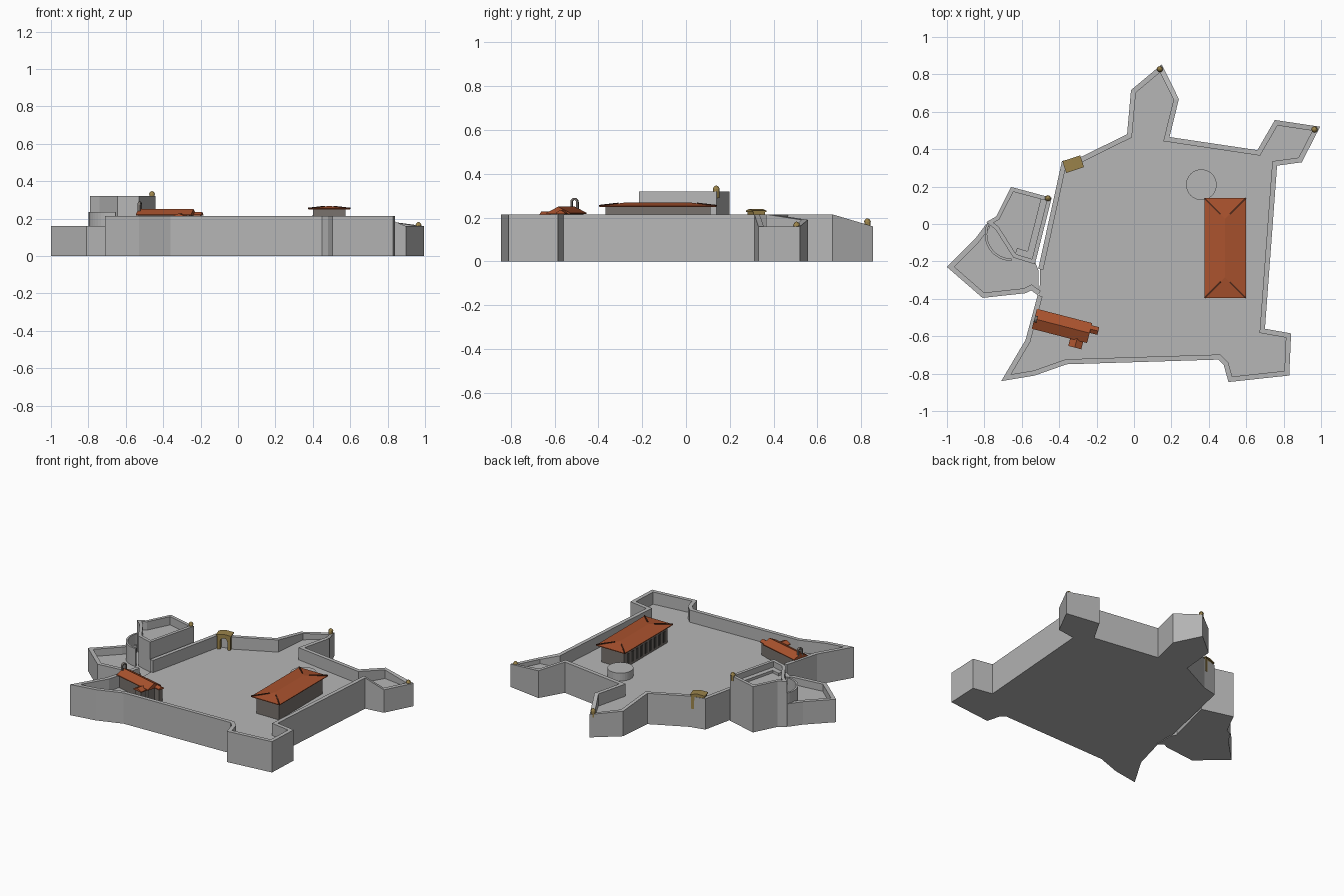
import bpy, bmesh, math
from mathutils import Vector

cube = bpy.data.objects.get("Cube")
if cube:
    bpy.data.objects.remove(cube)


def material(name, rgb):
    m = bpy.data.materials.new(name)
    m.use_nodes = True
    m.diffuse_color = (*rgb, 1)
    m.node_tree.nodes["Principled BSDF"].inputs["Base Color"].default_value = (*rgb, 1)
    return m


STONE = material("grey stone", (0.47, 0.47, 0.47))
ROOF = material("red clay tile", (0.40, 0.085, 0.027))
RIDGE = material("dark ridge tile", (0.08, 0.022, 0.01))
PLASTER = material("brown grey plaster", (0.19, 0.17, 0.155))
OCHRE = material("ochre stone", (0.33, 0.23, 0.07))
DARK = material("dark opening", (0.06, 0.055, 0.05))
FLOOR = 0.13


def finish(name, bm, mat, loc=(0, 0, 0), rot=0):
    bmesh.ops.recalc_face_normals(bm, faces=bm.faces)
    mesh = bpy.data.meshes.new(name)
    bm.to_mesh(mesh)
    bm.free()
    mesh.materials.append(mat)
    ob = bpy.data.objects.new(name, mesh)
    ob.location = loc
    ob.rotation_euler.z = rot
    bpy.context.collection.objects.link(ob)
    return ob


def inset(path, t, closed):
    """Mitred offset to the left of a path."""
    pts = [Vector(p[:2]) for p in path]
    n = len(pts)
    normals = []
    for i in range(n):
        d = (pts[(i + 1) % n] - pts[i]).normalized()
        normals.append(Vector((-d.y, d.x)))
    out = []
    for i in range(n):
        a, b = normals[i - 1], normals[i]
        if not closed and i == 0:
            a = b
        if not closed and i == n - 1:
            b = a
        out.append(pts[i] + (a + b) * t / max(0.3, 1 + a.dot(b)))
    return out


def slab(name, outline, z0, z1, mat=STONE):
    bm = bmesh.new()
    face = bm.faces.new([bm.verts.new((p[0], p[1], z0)) for p in outline])
    top = bmesh.ops.extrude_face_region(bm, geom=[face], use_keep_orig=True)["geom"]
    for v in top:
        if isinstance(v, bmesh.types.BMVert):
            v.co.z = z1
    return finish(name, bm, mat)


def wall(name, path, top, t=0.027, closed=False, z0=0):
    """Parapet on a path; a third value on a point overrides its height."""
    bm = bmesh.new()
    rings = []
    for p, q in zip(path, inset(path, t, closed)):
        h = p[2] if len(p) > 2 else top
        rings.append([bm.verts.new(c) for c in
                      ((p[0], p[1], z0), (p[0], p[1], h), (q.x, q.y, h), (q.x, q.y, z0))])
    pairs = list(zip(rings, rings[1:]))
    if closed:
        pairs.append((rings[-1], rings[0]))
    else:
        bm.faces.new(rings[0])
        bm.faces.new(rings[-1])
    for a, b in pairs:
        for k in range(4):
            m = (k + 1) % 4
            bm.faces.new((a[k], a[m], b[m], b[k]))
    return finish(name, bm, STONE)


def prism(name, profile, length, mat, loc, rot=0):
    """Profile in local y and z, extruded along local x."""
    bm = bmesh.new()
    ends = [[bm.verts.new((s * length / 2, y, z)) for y, z in profile] for s in (-1, 1)]
    for e in ends:
        bm.faces.new(e)
    n = len(profile)
    for i in range(n):
        j = (i + 1) % n
        bm.faces.new((ends[0][i], ends[0][j], ends[1][j], ends[1][i]))
    return finish(name, bm, mat, loc, rot)


def box(name, size, mat, loc, rot=0):
    x, y, z = size
    return prism(name, [(-y / 2, 0), (y / 2, 0), (y / 2, z), (-y / 2, z)], x, mat, loc, rot)


def gable(name, length, width, rise, mat, loc, rot):
    w = width / 2
    return prism(name, [(-w, 0), (w, 0), (w, 0.006), (0, rise), (-w, 0.006)], length, mat, loc, rot)


def arch(name, w, h, t, depth, mat, loc, rot, rounded):
    """Upright frame with a round-headed opening."""
    def leg(r, top):
        return [(r * math.cos(a), top + r * math.sin(a))
                for a in (math.pi * i / 8 for i in range(9))]
    r, ri = w / 2, w / 2 - t
    outer = leg(r, h - r) if rounded else [(r, h), (-r, h)]
    inner = leg(ri, h - t - ri)[::-1]
    prof = [(r, 0)] + outer + [(-r, 0), (-ri, 0)] + inner + [(ri, 0)]
    return prism(name, prof, depth, mat, loc, rot)


def beam(name, a, b, w, mat):
    a, b = Vector(a), Vector(b)
    bm = bmesh.new()
    bmesh.ops.create_cube(bm, size=1)
    d = b - a
    bmesh.ops.scale(bm, verts=bm.verts, vec=(d.length, w, w))
    ob = finish(name, bm, mat, (a + b) / 2)
    ob.rotation_euler = d.to_track_quat('X', 'Z').to_euler()


# Main enclosure: walls run round from one side of the passage to the other
fort = [(-0.515, -0.38), (-0.58, -0.62), (-0.71, -0.84), (-0.53, -0.81), (-0.36, -0.75),
        (0.45, -0.725), (0.48, -0.755), (0.505, -0.845), (0.83, -0.81), (0.84, -0.585),
        (0.70, -0.56), (0.765, 0.312), (0.897, 0.33, 0.16), (0.995, 0.52, 0.16),
        (0.753, 0.556, 0.19), (0.66, 0.395), (0.19, 0.465), (0.24, 0.668),
        (0.148, 0.853, 0.16), (-0.016, 0.716, 0.175), (-0.037, 0.48), (-0.28, 0.36),
        (-0.385, 0.337), (-0.512, -0.24)]
wall("main_wall", fort, 0.215)
slab("courtyard", inset(fort, 0.01, True), 0, FLOOR)

# Low outer bastion beyond the passage
outwork = [(-0.79, 0.0), (-0.85, -0.08), (-1.0, -0.23), (-0.81, -0.395),
           (-0.58, -0.37), (-0.55, -0.355), (-0.515, -0.38)]
wall("outer_bastion_wall", outwork, 0.16)
slab("outer_bastion_floor", inset(outwork, 0.01, False) + [(-0.51, -0.25), (-0.53, -0.2), (-0.7, 0)],
     0, 0.11)

# Tall bastion with a firing step and a curved screen wall
tower = [(-0.657, 0.198), (-0.737, 0.04), (-0.79, 0.01), (-0.74, -0.03), (-0.645, -0.18),
         (-0.53, -0.215), (-0.44, 0.14)]
wall("tall_bastion_wall", tower, 0.32, 0.022, True)
slab("tall_bastion_floor", inset(tower, 0.01, True), 0, 0.262)
wall("firing_step", inset(tower, 0.01, True)[4:], 0.28, 0.045, z0=0.25)
arc = [(-0.655 + 0.143 * math.cos(a), -0.055 + 0.143 * math.sin(a))
       for a in (math.radians(155 + 115 * i / 14) for i in range(15))]
wall("curved_screen", arc, 0.235, 0.013)

# Sentry turrets
for name, x, y, z in (("back", 0.138, 0.828, 0.14), ("side", 0.965, 0.505, 0.125),
                      ("tall", -0.46, 0.138, 0.29)):
    r, h = 0.014, 0.04
    bm = bmesh.new()
    prof = [(0, 0), (r, 0), (r, h), (r * 1.15, h), (r * 0.85, h + 0.01), (r * 0.4, h + 0.015), (0, h + 0.017)]
    vs = [bm.verts.new((a, 0, b)) for a, b in prof]
    es = [bm.edges.new(e) for e in zip(vs, vs[1:])]
    bmesh.ops.spin(bm, geom=vs + es, axis=(0, 0, 1), cent=(0, 0, 0), angle=2 * math.pi,
                   steps=12, use_merge=True)
    bmesh.ops.remove_doubles(bm, verts=bm.verts, dist=0.0001)
    finish(name + "_sentry_turret", bm, OCHRE, (x, y, z))

# Gatehouse
g = math.radians(108)
arch("gate_arch", 0.088, 0.1, 0.02, 0.055, OCHRE, (-0.325, 0.32, FLOOR), g, False)
gable("gate_cap", 0.066, 0.1, 0.014, OCHRE, (-0.325, 0.32, 0.226), g)

# Round cistern
slab("cistern", [(0.36 + 0.082 * math.cos(a), 0.21 + 0.082 * math.sin(a))
                 for a in (math.tau * i / 32 for i in range(32))], 0.1, 0.185)

# Barracks with hipped roof
x0, x1, y0, y1, eave, top, xm = 0.377, 0.598, -0.395, 0.138, 0.248, 0.268, 0.4875
box("barracks_walls", (0.175, 0.48, 0.12), PLASTER, (xm, -0.128, FLOOR))
bm = bmesh.new()
low, up = [[bm.verts.new((x, y, z)) for x, y in ((x0, y0), (x1, y0), (x1, y1), (x0, y1))]
           for z in (eave, eave + 0.005)]
ra, rb = bm.verts.new((xm, y0 + 0.11, top)), bm.verts.new((xm, y1 - 0.11, top))
bm.faces.new(low)
for i in range(4):
    bm.faces.new((low[i], low[(i + 1) % 4], up[(i + 1) % 4], up[i]))
for f in ((up[0], up[1], ra), (up[1], up[2], rb, ra), (up[2], up[3], rb), (up[3], up[0], ra, rb)):
    bm.faces.new(f)
finish("barracks_roof", bm, ROOF)
for sx in (-1, 1):
    for ye, s in ((y0, 1), (y1, -1)):
        beam("hip_ridge", (xm + sx * 0.11, ye, eave + 0.006),
             (xm + sx * 0.025, ye + s * 0.085, top - 0.004), 0.008, RIDGE)
for i in range(9):
    box("barracks_opening", (0.005, 0.024, 0.075), DARK, (0.4, -0.33 + 0.05 * i, 0.145))

# Chapel with porch, side annex and bell arch
c = math.radians(-14.5)


def chapel(u, v, z):
    return (-0.385 + u * math.cos(c) - v * math.sin(c), -0.545 + u * math.sin(c) + v * math.cos(c), z)


box("chapel_walls", (0.28, 0.085, 0.09), PLASTER, chapel(0, 0, FLOOR), c)
gable("chapel_roof", 0.305, 0.11, 0.034, ROOF, chapel(0, 0, 0.216), c)
box("annex_walls", (0.045, 0.03, 0.09), PLASTER, chapel(0.165, 0.022, FLOOR), c)
gable("annex_roof", 0.06, 0.042, 0.02, ROOF, chapel(0.165, 0.022, 0.216), c)
box("porch_walls", (0.055, 0.04, 0.08), PLASTER, chapel(0.095, -0.065, FLOOR), c)
gable("porch_roof", 0.06, 0.072, 0.022, ROOF, chapel(0.095, -0.065, 0.206), c + math.pi / 2)
arch("bell_arch", 0.036, 0.06, 0.009, 0.015, PLASTER, chapel(-0.145, 0.0, 0.23), c, True)
box("chapel_door", (0.005, 0.022, 0.055), DARK, chapel(-0.14, 0, FLOOR), c)
